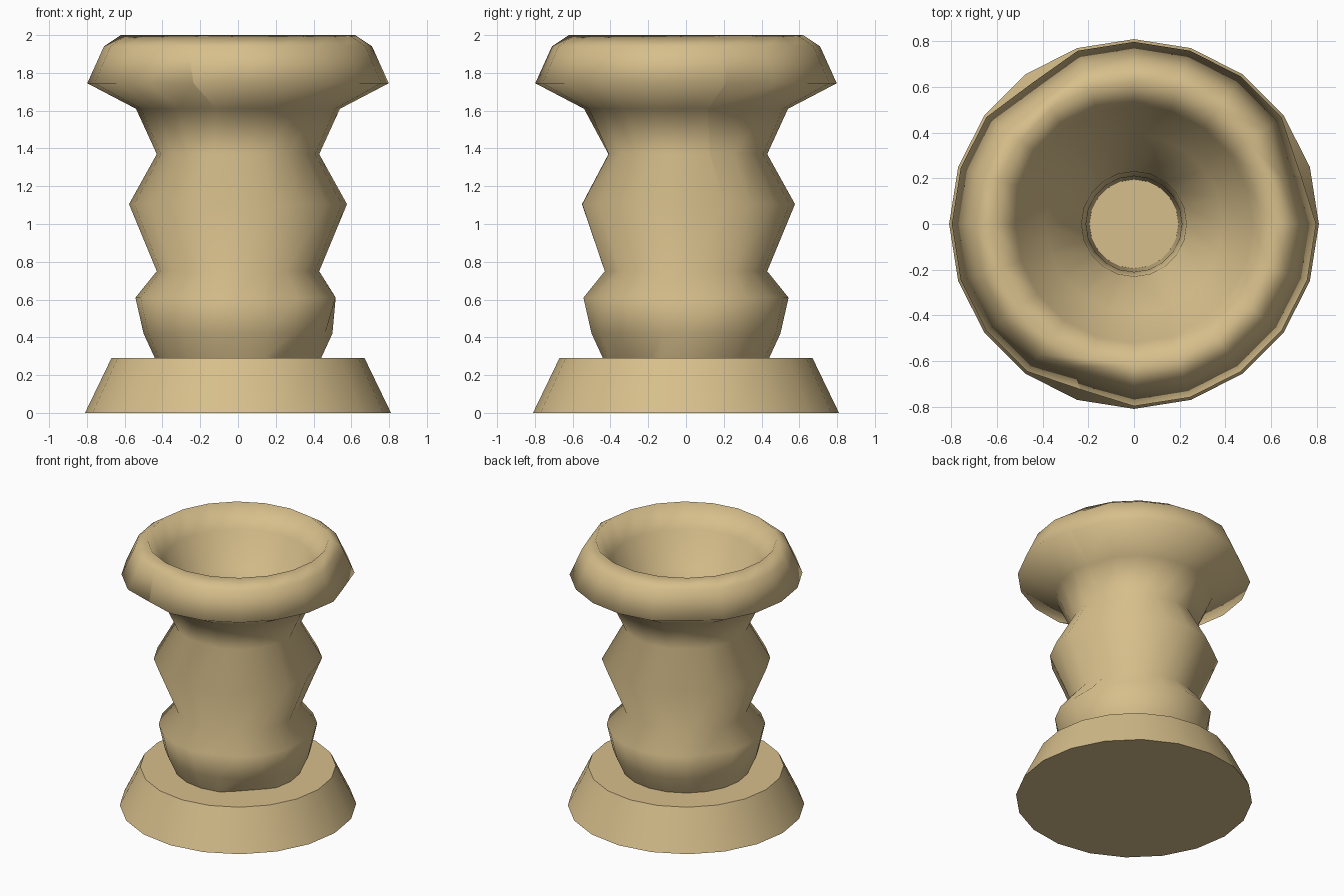
import bpy, bmesh, math

if "Cube" in bpy.data.objects:
    bpy.data.objects.remove(bpy.data.objects["Cube"])

N = 20


def lathe(name, profile, cracks=(), cap_start=False, cap_end=False):
    """Revolve (radius, z) points; cracks are lists of (ring, angle) zigzags."""
    bm = bmesh.new()
    rings = [[bm.verts.new((r * math.cos(2 * math.pi * j / N),
                            r * math.sin(2 * math.pi * j / N), z))
              for j in range(N)] for r, z in profile]
    for a, b in zip(rings, rings[1:]):
        for j in range(N):
            k = (j + 1) % N
            bm.faces.new((a[j], a[k], b[k], b[j]))
    if cap_start:
        bm.faces.new(rings[0][::-1])
    if cap_end:
        bm.faces.new(rings[-1])
    for f in bm.faces:
        f.smooth = len(f.verts) == 4
    # zigzag cracks: slide the nearest vertex onto the line, sink it, crease it
    for crack in cracks:
        path = []
        for i, deg in crack:
            v = rings[i][round(deg / 360 * N) % N]
            r, z = profile[i]
            a = math.radians(deg)
            v.co = (r * 0.955 * math.cos(a), r * 0.955 * math.sin(a), z)
            path.append(v)
        for v, w in zip(path, path[1:]):
            e = bm.edges.get((v, w))
            if e:
                e.smooth = False
    bmesh.ops.recalc_face_normals(bm, faces=bm.faces)
    me = bpy.data.meshes.new(name)
    bm.to_mesh(me)
    bm.free()
    ob = bpy.data.objects.new(name, me)
    bpy.context.collection.objects.link(ob)
    mat = bpy.data.materials.get("sandstone") or bpy.data.materials.new("sandstone")
    mat.diffuse_color = (0.68, 0.52, 0.26, 1)
    mat.use_nodes = True
    mat.node_tree.nodes["Principled BSDF"].inputs["Base Color"].default_value = mat.diffuse_color
    me.materials.append(mat)
    return ob


# tapered plinth with crisp edges
base = lathe("base", [(0.81, 0), (0.67, 0.29)], cap_start=True, cap_end=True)
bpy.context.view_layer.objects.active = base
base.select_set(True)
bpy.ops.object.shade_smooth_by_angle(angle=math.radians(30))

# turned body: outer wall, rim, bowl, then the central bore down to the base
body = [(0.44, 0.29), (0.50, 0.42), (0.543, 0.61), (0.43, 0.75), (0.577, 1.105),
        (0.43, 1.37), (0.54, 1.61), (0.798, 1.745), (0.71, 1.94), (0.62, 2.0),
        (0.52, 1.84), (0.39, 1.61), (0.23, 1.45), (0.21, 1.1), (0.195, 0.285)]
front = [(0, -62), (1, -71), (2, -73), (3, -70), (4, -88), (5, -90), (6, -103),
         (7, -108), (8, -113)]
right = [(0, -27), (1, -15), (2, -4), (3, 18), (4, 22), (5, 18), (6, 13),
         (7, 16), (8, 18)]
back = [(1, 138), (2, 137), (3, 131), (4, 126), (5, 126), (6, 126), (7, 126), (8, 126)]
lathe("cracked_body", body, (front, right, back))
